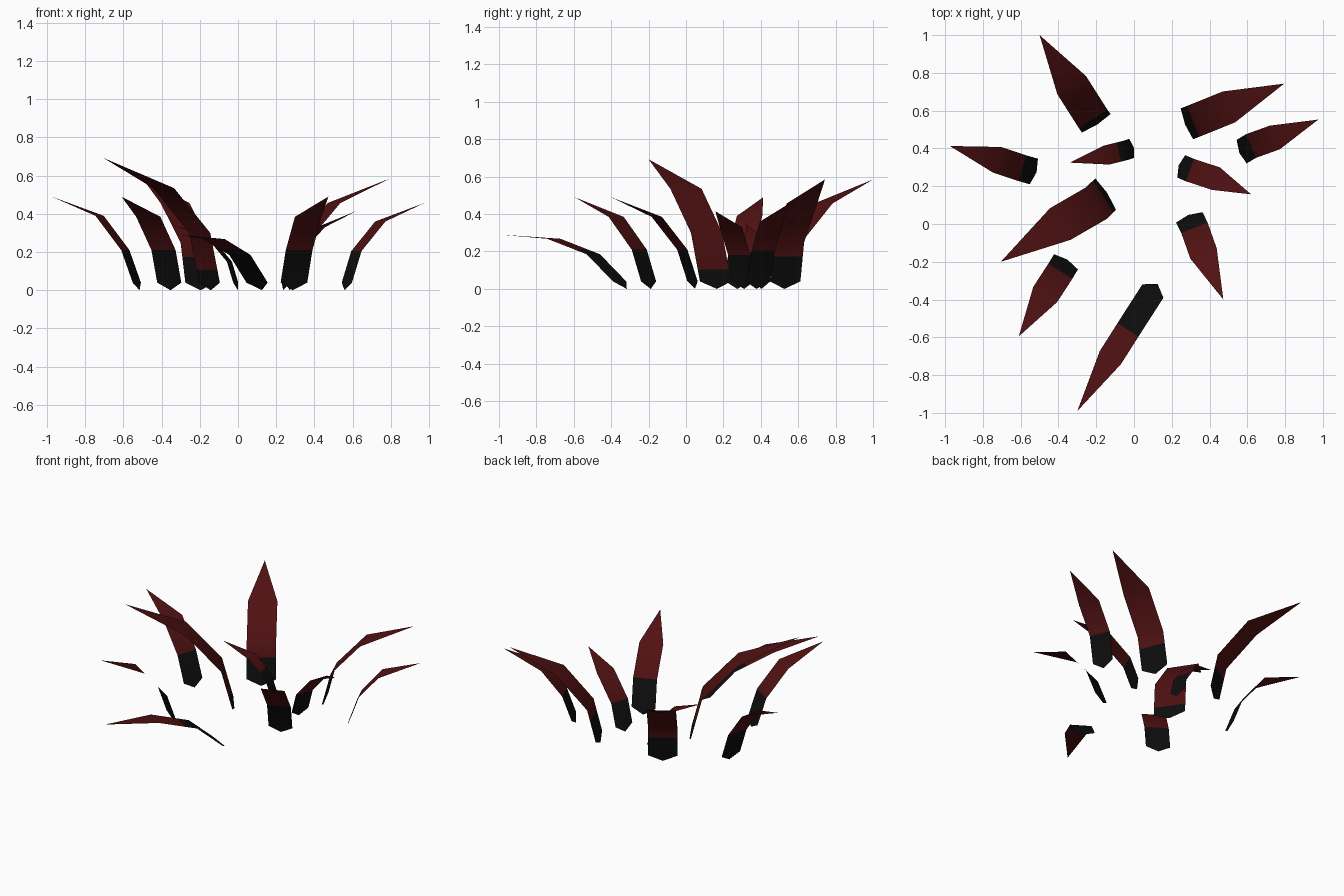
import bpy
from mathutils import Vector

if "Cube" in bpy.data.objects:
    bpy.data.objects.remove(bpy.data.objects["Cube"], do_unlink=True)


def make_material(name, colour):
    mat = bpy.data.materials.new(name)
    mat.use_nodes = True
    mat.diffuse_color = colour
    shader = mat.node_tree.nodes["Principled BSDF"]
    shader.inputs["Base Color"].default_value = colour
    shader.inputs["Roughness"].default_value = 0.9
    return mat


dark_red = make_material("dark red", (0.08, 0.0055, 0.006, 1))
near_black = make_material("near black", (0.0042, 0.0042, 0.0042, 1))
BASE_Z = 0.04


def leaf(name, base, knee, bend, tip, half_width, split=1.0):
    """Flat bent blade; split is the path row where black turns to red."""
    path = [Vector((*base, BASE_Z)), Vector(knee), Vector(bend)]
    along = path[2] - path[0]
    side = Vector((-along.y, along.x, 0)).normalized() * half_width

    # The blade's foot tapers to a blunt point on the ground
    root = path[0] + (path[0] - path[1]) * (BASE_Z / (path[1].z - BASE_Z))

    # Extra row of points where the colour changes
    row = int(split)
    if split != row:
        path.insert(row + 1, path[row].lerp(path[row + 1], split - row))
        row += 1

    verts = [root]
    for point in path:
        verts += [point - side, point + side]
    verts.append(Vector(tip))

    faces = [(0, 2, 1)]
    for i in range(len(path) - 1):
        a = 1 + 2 * i
        faces.append((a, a + 1, a + 3, a + 2))
    last = len(verts) - 1
    faces.append((last - 2, last - 1, last))

    mesh = bpy.data.meshes.new(name)
    mesh.from_pydata(verts, [], faces)
    mesh.materials.append(near_black)
    mesh.materials.append(dark_red)
    for poly in mesh.polygons:
        poly.material_index = 1 if poly.index > row else 0
        poly.use_smooth = True
    mesh.update()
    obj = bpy.data.objects.new(name, mesh)
    bpy.context.scene.collection.objects.link(obj)
    return obj


# Large leaves
leaf("large_centre_leaf", (-0.15, 0.158), (-0.2, 0.11, 0.3),
     (-0.39, 0, 0.535), (-0.705, -0.2, 0.693), 0.1, 0.25)
leaf("back_right_leaf", (-0.2, 0.533), (-0.225, 0.57, 0.25),
     (-0.33, 0.735, 0.457), (-0.5, 1, 0.585), 0.09, 0.64)
leaf("back_left_leaf", (0.28, 0.53), (0.33, 0.55, 0.25),
     (0.503, 0.62, 0.457), (0.795, 0.743, 0.585), 0.088, 0.64)

# Medium leaves
leaf("right_leaf", (-0.53, 0.278), (-0.59, 0.295, 0.21),
     (-0.725, 0.34, 0.39), (-0.975, 0.413, 0.49), 0.071)
leaf("left_leaf", (0.57, 0.383), (0.62, 0.413, 0.205),
     (0.745, 0.458, 0.36), (0.976, 0.553, 0.457), 0.068)
leaf("front_left_leaf", (0.293, 0.035), (0.32, -0.02, 0.21),
     (0.368, -0.156, 0.385), (0.473, -0.4, 0.49), 0.075)
leaf("front_right_leaf", (-0.36, -0.2), (-0.39, -0.25, 0.21),
     (-0.47, -0.373, 0.385), (-0.61, -0.595, 0.49), 0.075)

# Low drooping leaf at the front
leaf("front_drooping_leaf", (0.1, -0.355), (0.01, -0.495, 0.185),
     (-0.125, -0.707, 0.268), (-0.3, -0.99, 0.29), 0.066, 1.31)

# Small inner leaves
leaf("small_left_leaf", (0.25, 0.305), (0.297, 0.285, 0.18),
     (0.434, 0.24, 0.33), (0.62, 0.157, 0.415), 0.063)
leaf("small_back_leaf", (-0.012, 0.4), (-0.045, 0.39, 0.15),
     (-0.145, 0.365, 0.27), (-0.34, 0.325, 0.345), 0.052, 1.35)
